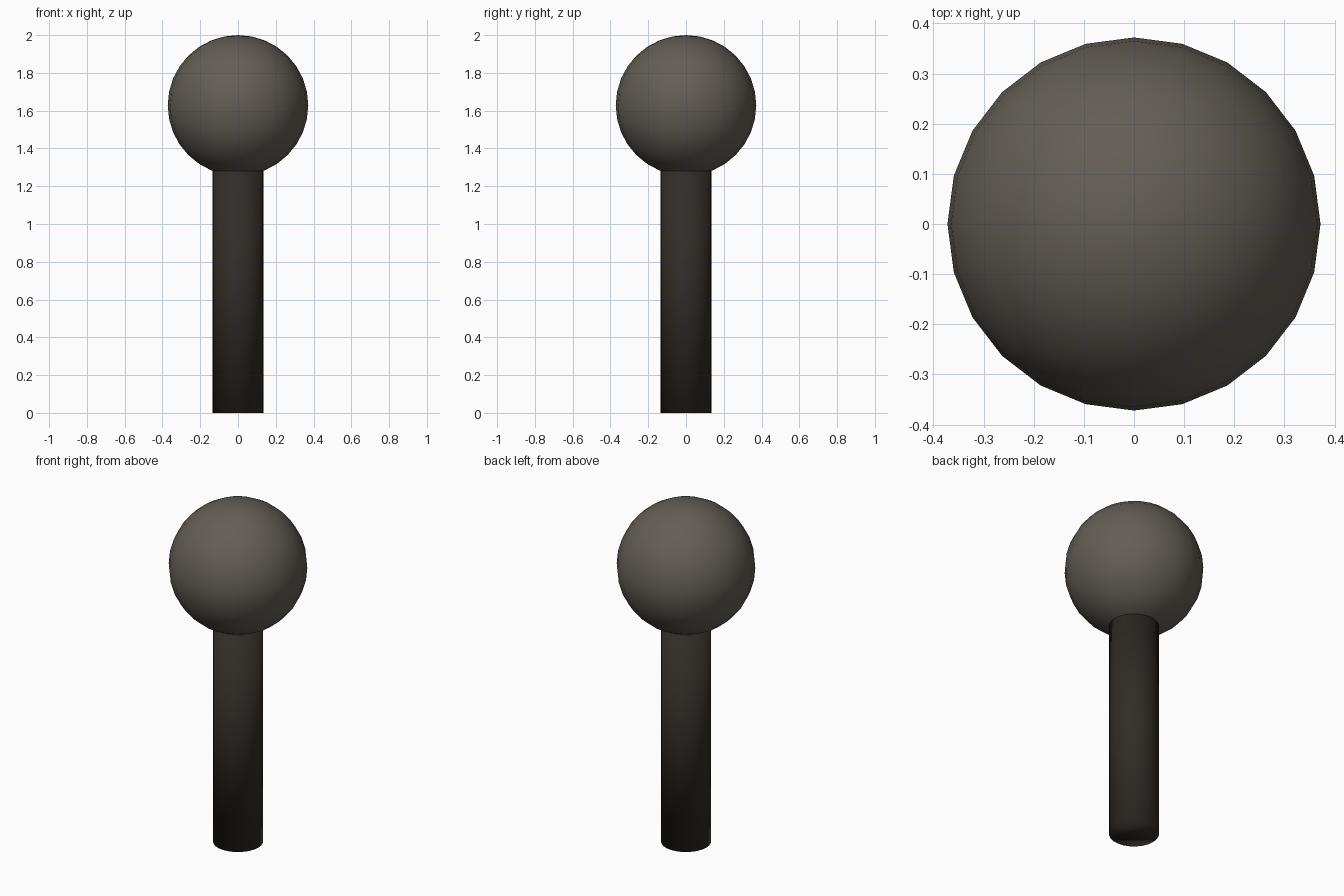
import bpy

if "Cube" in bpy.data.objects:
    bpy.data.objects.remove(bpy.data.objects["Cube"])

BALL_RADIUS = 0.372
BALL_Z = 2.0 - BALL_RADIUS
POST_RADIUS = 0.134
POST_TOP = 1.30


def finish(name, color):
    obj = bpy.context.object
    obj.name = name
    mat = bpy.data.materials.new(name + "_material")
    mat.diffuse_color = (*color, 1.0)
    mat.use_nodes = True
    mat.node_tree.nodes["Principled BSDF"].inputs["Base Color"].default_value = mat.diffuse_color
    obj.data.materials.append(mat)
    bpy.ops.object.shade_smooth()
    return obj


# Round post, its top tucked just inside the ball
bpy.ops.mesh.primitive_cylinder_add(vertices=24, radius=POST_RADIUS, depth=POST_TOP,
                                    location=(0, 0, POST_TOP / 2))
finish("post", (0.03, 0.025, 0.02))

# Ball on top
bpy.ops.mesh.primitive_uv_sphere_add(segments=24, ring_count=16, radius=BALL_RADIUS,
                                     location=(0, 0, BALL_Z))
finish("ball", (0.125, 0.11, 0.09))
